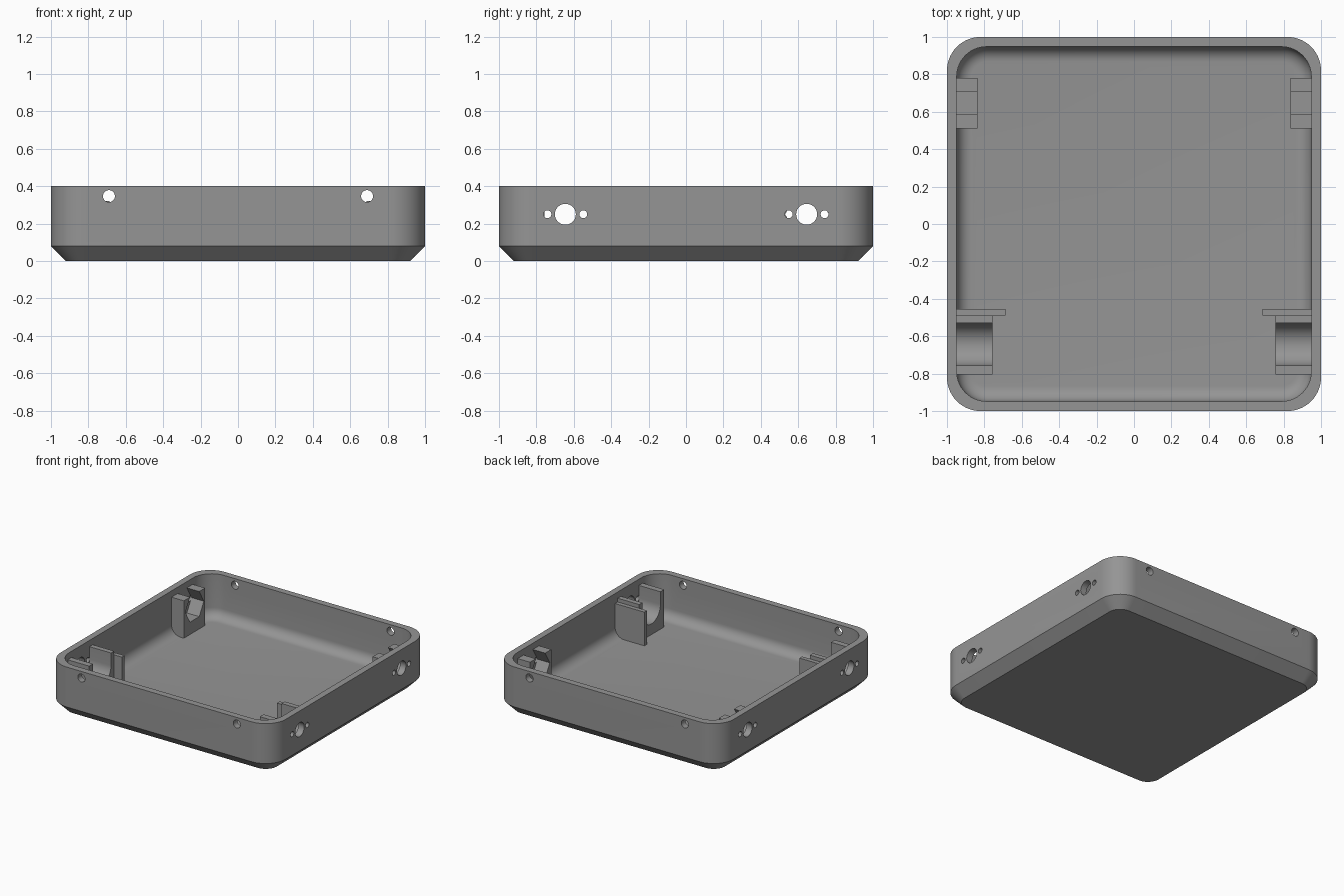
import bpy, bmesh, math
from mathutils import Matrix

if "Cube" in bpy.data.objects:
    bpy.data.objects.remove(bpy.data.objects["Cube"])

grey = bpy.data.materials.new("mid_grey")
grey.diffuse_color = (0.3, 0.3, 0.3, 1)
grey.use_nodes = True
grey.node_tree.nodes["Principled BSDF"].inputs["Base Color"].default_value = grey.diffuse_color


def make_object(name, bm, smooth=True):
    bmesh.ops.recalc_face_normals(bm, faces=bm.faces)
    me = bpy.data.meshes.new(name)
    bm.to_mesh(me)
    bm.free()
    ob = bpy.data.objects.new(name, me)
    bpy.context.collection.objects.link(ob)
    me.materials.append(grey)
    if smooth:
        shade(ob)
    return ob


def shade(ob):
    bpy.ops.object.select_all(action='DESELECT')
    ob.select_set(True)
    bpy.context.view_layer.objects.active = ob
    bpy.ops.object.shade_smooth_by_angle(angle=math.radians(30))


def apply_modifiers(ob):
    bpy.context.view_layer.objects.active = ob
    for m in list(ob.modifiers):
        bpy.ops.object.modifier_apply(modifier=m.name)


def ring(bm, half, radius, z, seg=14):
    """Rounded square loop of vertices."""
    verts = []
    for k, (sx, sy) in enumerate([(1, 1), (-1, 1), (-1, -1), (1, -1)]):
        for i in range(seg + 1):
            a = math.pi / 2 * (k + i / seg)
            verts.append(bm.verts.new((sx * (half - radius) + radius * math.cos(a),
                                       sy * (half - radius) + radius * math.sin(a), z)))
    return verts


# Tray shell: chamfered outside, filleted inside, lofted from rounded squares
OUT_R, IN_R, IN_HALF, FLOOR, FIL, TOP = 0.18, 0.16, 0.948, 0.05, 0.08, 0.4
levels = [(0.92, OUT_R - 0.08, 0), (1, OUT_R, 0.08), (1, OUT_R, TOP), (IN_HALF, IN_R, TOP)]
for i in range(9):
    a = math.pi / 2 * i / 8
    inset = FIL * (1 - math.cos(a))
    levels.append((IN_HALF - inset, IN_R - inset, FLOOR + FIL * (1 - math.sin(a))))
bm = bmesh.new()
rings = [ring(bm, *lv) for lv in levels]
for lo, hi in zip(rings, rings[1:]):
    n = len(lo)
    for i in range(n):
        j = (i + 1) % n
        bm.faces.new((lo[i], lo[j], hi[j], hi[i]))
bm.faces.new(rings[0])
bm.faces.new(rings[-1])
tray = make_object("tray_shell", bm, smooth=False)

# Drill holes through the walls
bm = bmesh.new()


def drill(axis, u, z, r):
    for s in (-1, 1):
        if axis == 'X':
            m = Matrix.Translation((s, u, z)) @ Matrix.Rotation(math.pi / 2, 4, 'Y')
        else:
            m = Matrix.Translation((u, s, z)) @ Matrix.Rotation(math.pi / 2, 4, 'X')
        bmesh.ops.create_cone(bm, cap_ends=True, segments=32, radius1=r, radius2=r,
                              depth=0.3, matrix=m)


for s in (-1, 1):
    drill('Y', 0.69 * s, 0.347, 0.032)
    drill('X', 0.645 * s, 0.25, 0.056)
    for d in (-0.096, 0.096):
        drill('X', 0.645 * s + d, 0.25, 0.021)
cutter = make_object("hole_cutter", bm, smooth=False)
cutter.hide_render = True
mod = tray.modifiers.new("holes", 'BOOLEAN')
mod.operation, mod.solver, mod.object = 'DIFFERENCE', 'EXACT', cutter
apply_modifiers(tray)
bpy.data.objects.remove(cutter)
shade(tray)


def bracket(name, profile, x0, x1):
    """Extrude a (y, z) profile along x and mirror it to the other wall."""
    bm = bmesh.new()
    face = bm.faces.new([bm.verts.new((x0, y, z)) for y, z in profile])
    ext = bmesh.ops.extrude_face_region(bm, geom=[face])
    verts = [v for v in ext['geom'] if isinstance(v, bmesh.types.BMVert)]
    bmesh.ops.translate(bm, verts=verts, vec=(x1 - x0, 0, 0))
    ob = make_object(name, bm, smooth=False)
    mod = ob.modifiers.new("mirror", 'MIRROR')
    mod.use_mirror_merge = False
    apply_modifiers(ob)
    shade(ob)


BASE, WALL = 0.045, 0.951

# Rear holders: block with a hexagonal pocket open at the top
yc, zc, R = 0.647, 0.25, 0.117
hexa = [(yc + R * math.cos(math.radians(a)), zc + R * math.sin(math.radians(a)))
        for a in (60, 0, -60, -120, 180, 120)]
hexa[0], hexa[-1] = (hexa[0][0], 0.35), (hexa[-1][0], 0.35)
bracket("rear_holder", [(0.51, BASE), (0.51, 0.35)] + hexa[::-1] + [(0.78, 0.35), (0.78, BASE)],
        0.838, WALL)

# Front holders: block with a round cradle
yc, R = -0.643, 0.114
arc = [(yc - R * math.cos(math.pi * i / 24), zc - R * math.sin(math.pi * i / 24))
       for i in range(25)]
bracket("front_holder", [(-0.805, BASE), (-0.805, 0.35), (yc - R, 0.35)] + arc
        + [(yc + R, 0.35), (-0.488, 0.35), (-0.488, BASE)], 0.757, WALL)

# Thin stop plates behind the front holders
bracket("stop_plate", [(-0.489, BASE), (-0.489, 0.32), (-0.455, 0.32), (-0.455, BASE)],
        0.688, WALL)
